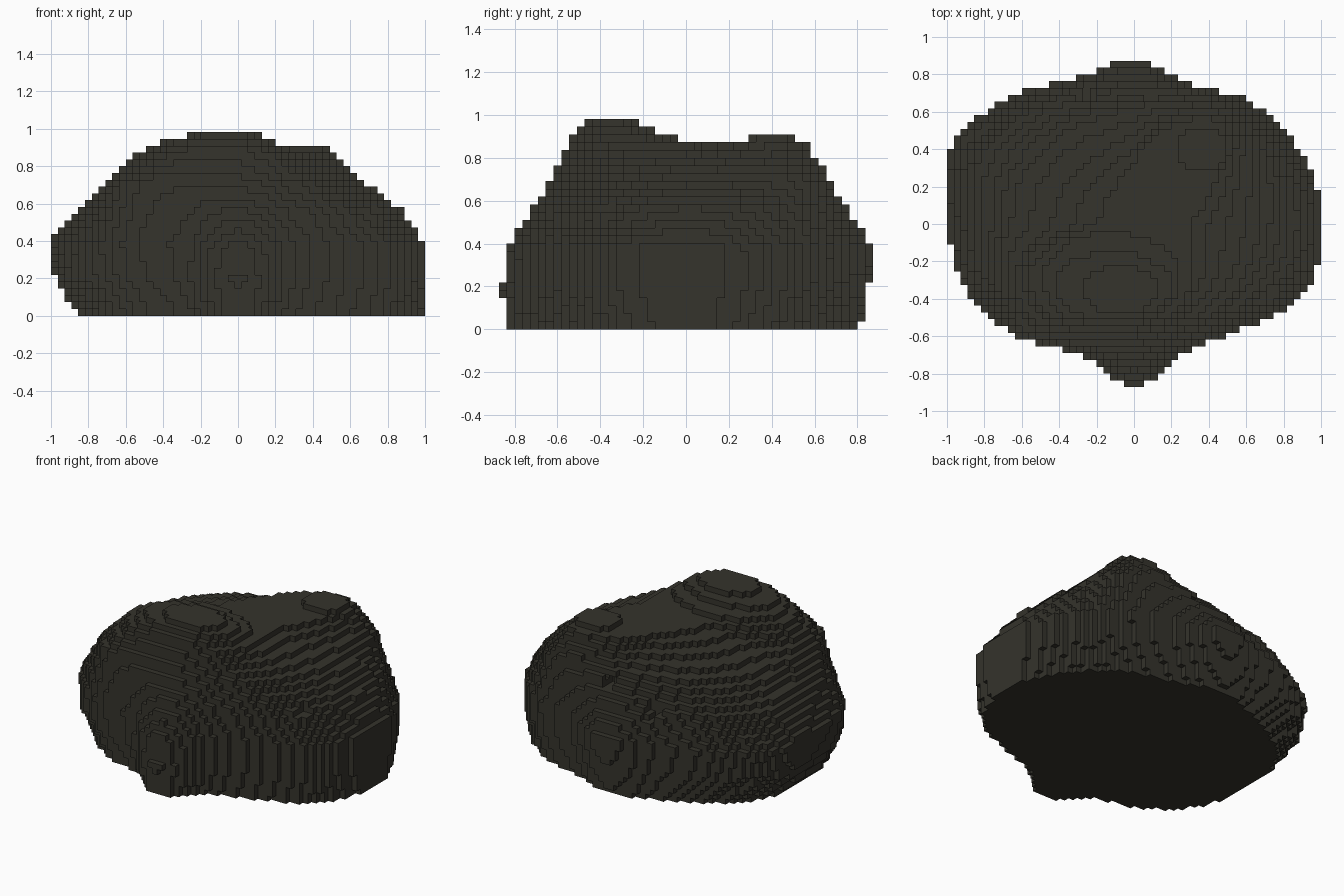
import bpy, bmesh, math
from mathutils import Vector

if "Cube" in bpy.data.objects:
    bpy.data.objects.remove(bpy.data.objects["Cube"], do_unlink=True)

# Grid of small cubes that the boulder is made of
NX, NY, NZ = 55, 48, 27
CELL = 2 / NX

# Boulder outline radius (hundredths) in even directions from +x, at each height
LEVELS = [
    (0.00, "100 94 86 77 81 78 82 87 86 85 79 71 84 71 78 95"),
    (0.20, "101 97 90 80 85 83 92 102 96 95 84 75 86 74 80 98"),
    (0.38, "101 97 91 81 88 84 95 106 100 96 86 75 83 74 80 98"),
    (0.57, "87 87 86 77 75 76 83 89 85 87 83 72 71 69 75 84"),
    (0.72, "66 73 83 71 61 59 61 63 65 77 81 68 62 60 64 64"),
    (0.855, "31 45 71 59 34 23 20 19 22 59 66 60 55 52 43 33"),
]
LEVELS = [(z, [int(r) / 100 for r in row.split()]) for z, row in LEVELS]
DIRECTIONS = len(LEVELS[0][1])
PLATEAU = 24

# Crown bumps: layer, centre x, centre y, half width, half depth
BUMPS = [
    (24, -0.12, -0.30, 0.37, 0.255),
    (25, -0.11, -0.335, 0.31, 0.19),
    (26, -0.08, -0.35, 0.20, 0.13),
    (24, 0.36, 0.40, 0.14, 0.12),
]

# Small weathered pits: centre and radius
PITS = [
    (Vector((-0.25, 0.70, 0.58)), 0.06),
    (Vector((0.10, 0.64, 0.66)), 0.05),
    (Vector((0.31, -0.66, 0.56)), 0.06),
    (Vector((0.74, -0.36, 0.58)), 0.05),
]


def radius(angle, z):
    """Outline radius, curved between directions and straight between heights."""
    turn = angle / math.tau * DIRECTIONS
    k = int(turn)
    t = turn - k

    def curve(row):
        a, b, c, d = (row[(k + n) % DIRECTIONS] for n in (-1, 0, 1, 2))
        return b + t / 2 * (c - a + t * (2 * a - 5 * b + 4 * c - d
                                         + t * (3 * (b - c) + d - a)))

    for (z0, low), (z1, high) in zip(LEVELS, LEVELS[1:]):
        if z <= z1:
            f = (z - z0) / (z1 - z0)
            return curve(low) * (1 - f) + curve(high) * f
    return curve(LEVELS[-1][1])


def filled(i, j, k):
    p = Vector((i + 0.5 - NX / 2, j + 0.5 - NY / 2, k + 0.5)) * CELL
    if any((p - c).length < r for c, r in PITS):
        return False
    if k >= PLATEAU:
        return any(k == n and ((p.x - x) / w) ** 2 + ((p.y - y) / d) ** 2 < 1
                   for n, x, y, w, d in BUMPS)
    angle = math.atan2(p.y, p.x) % math.tau
    return math.hypot(p.x, p.y) < radius(angle, p.z)


cells = {(i, j, k) for i in range(NX) for j in range(NY) for k in range(NZ)
         if filled(i, j, k)}

# Skin the cubes: only faces with no neighbour are made
bm = bmesh.new()
corners = {}


def corner(key):
    if key not in corners:
        x, y, z = key
        corners[key] = bm.verts.new(((x - NX / 2) * CELL, (y - NY / 2) * CELL, z * CELL))
    return corners[key]


for cell in cells:
    for axis in range(3):
        u, v = (axis + 1) % 3, (axis + 2) % 3
        for side in (0, 1):
            neighbour = list(cell)
            neighbour[axis] += 2 * side - 1
            if tuple(neighbour) in cells:
                continue
            loop = []
            for du, dv in ((0, 0), (1, 0), (1, 1), (0, 1)):
                key = list(cell)
                key[axis] += side
                key[u] += du
                key[v] += dv
                loop.append(corner(tuple(key)))
            bm.faces.new(loop if side else loop[::-1])

mesh = bpy.data.meshes.new("boulder")
bm.to_mesh(mesh)
bm.free()
boulder = bpy.data.objects.new("boulder", mesh)
bpy.context.collection.objects.link(boulder)

# Dark stone colour
stone = bpy.data.materials.new("dark_stone")
stone.use_nodes = True
colour = (0.035, 0.033, 0.025, 1)
stone.diffuse_color = colour
stone.node_tree.nodes["Principled BSDF"].inputs["Base Color"].default_value = colour
mesh.materials.append(stone)
